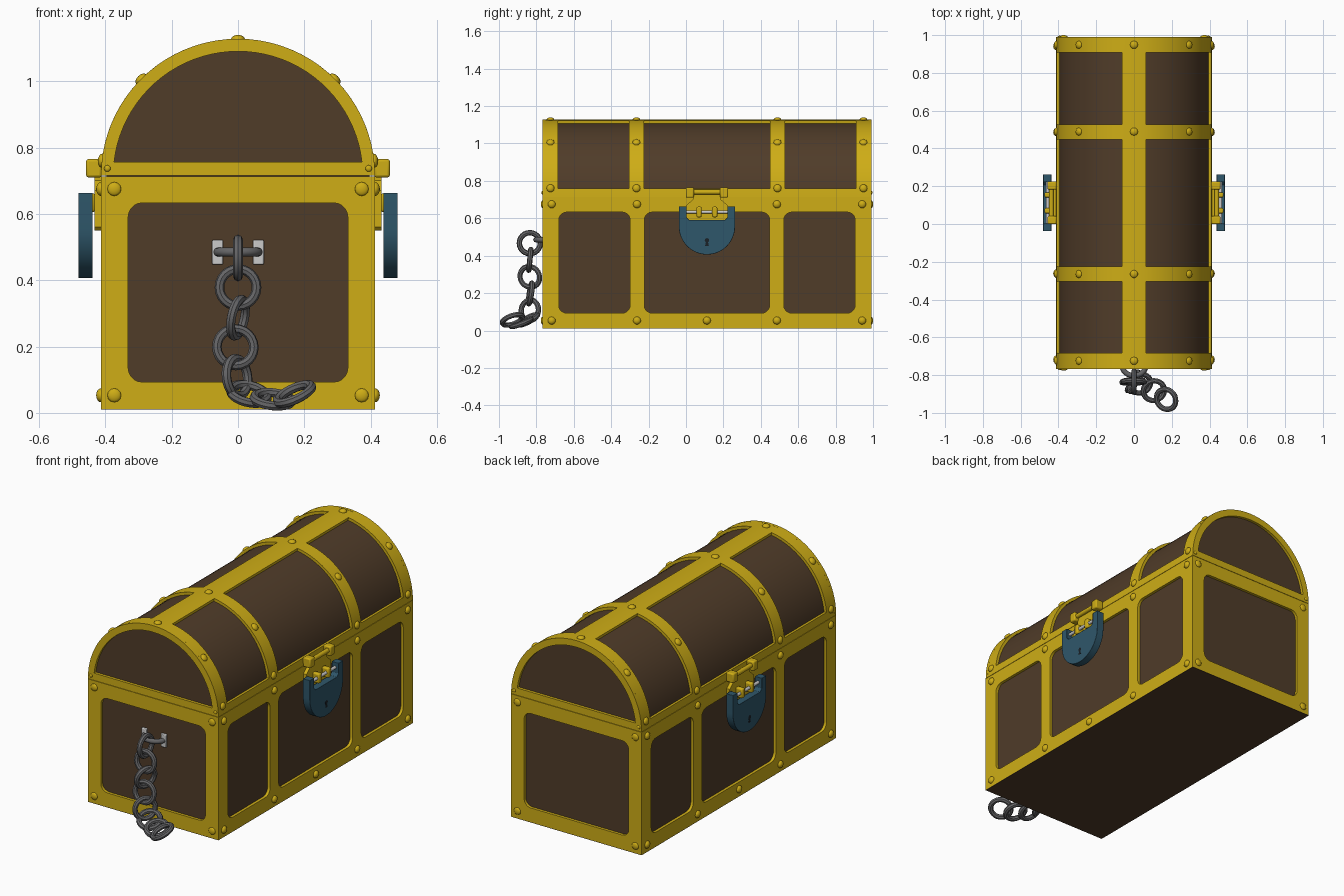
import bpy, bmesh, math
from mathutils import Vector, Matrix

if "Cube" in bpy.data.objects:
    bpy.data.objects.remove(bpy.data.objects["Cube"])

YC, HL, HW, T = 0.112, 0.879, 0.413, 0.016     # centre y, half length, half width, trim thickness
Z0, ZS = 0.01, 0.714                           # base and lid seam heights
XZ = Matrix.Rotation(math.pi / 2, 4, 'X')                          # profile in x/z
YZ = Matrix.Rotation(math.pi / 2, 4, 'Z') @ XZ                     # profile in y/z


def material(name, rgb):
    m = bpy.data.materials.new(name)
    m.diffuse_color = (*rgb, 1)
    m.use_nodes = True
    m.node_tree.nodes["Principled BSDF"].inputs["Base Color"].default_value = m.diffuse_color
    return m


WOOD = material("wood", (0.08, 0.045, 0.022))
GOLD = material("gold", (0.62, 0.42, 0.008))
BLUE = material("blue_steel", (0.028, 0.095, 0.145))
IRON = material("iron", (0.13, 0.13, 0.135))
DARK = material("dark", (0.01, 0.015, 0.02))


def finish(name, bm, mat, mirror=False, bevel=0, smooth=35):
    bmesh.ops.remove_doubles(bm, verts=bm.verts, dist=1e-5)
    bmesh.ops.recalc_face_normals(bm, faces=bm.faces)
    me = bpy.data.meshes.new(name)
    bm.to_mesh(me)
    bm.free()
    ob = bpy.data.objects.new(name, me)
    bpy.context.collection.objects.link(ob)
    if mat:
        me.materials.append(mat)
    if bevel:
        b = ob.modifiers.new("bevel", 'BEVEL')
        b.width, b.segments, b.limit_method = bevel, 2, 'ANGLE'
    if mirror:
        ob.modifiers.new("mirror", 'MIRROR')
    bpy.ops.object.select_all(action='DESELECT')
    ob.select_set(True)
    bpy.context.view_layer.objects.active = ob
    bpy.ops.object.shade_smooth_by_angle(angle=math.radians(smooth))
    return ob


def rect(x0, x1, z0, z1, r=0.0, n=5):
    if not r:
        return [(x0, z0), (x1, z0), (x1, z1), (x0, z1)]
    pts = []
    for i, (cx, cz) in enumerate([(x1 - r, z1 - r), (x0 + r, z1 - r), (x0 + r, z0 + r), (x1 - r, z0 + r)]):
        for k in range(n + 1):
            a = math.pi / 2 * (i + k / n)
            pts.append((cx + r * math.cos(a), cz + r * math.sin(a)))
    return pts


def arch(r, zc, zcut, n=40):
    a0 = math.asin((zcut - zc) / r)
    return [(r * math.cos(a), zc + r * math.sin(a))
            for a in (a0 + (math.pi - 2 * a0) * k / n for k in range(n + 1))]


def plate(name, outlines, lo, hi, basis, mat, **kw):
    """Filled outlines (inner ones are holes) extruded along the basis' third axis from lo to hi."""
    cu = bpy.data.curves.new(name, 'CURVE')
    cu.dimensions, cu.fill_mode, cu.extrude = '2D', 'BOTH', (hi - lo) / 2
    for o in outlines:
        s = cu.splines.new('POLY')
        s.points.add(len(o) - 1)
        for p, (u, v) in zip(s.points, o):
            p.co = (u, v, 0, 1)
        s.use_cyclic_u = True
    tmp = bpy.data.objects.new(name + "_tmp", cu)
    bpy.context.collection.objects.link(tmp)
    dg = bpy.context.evaluated_depsgraph_get()
    me = bpy.data.meshes.new_from_object(tmp.evaluated_get(dg))
    bm = bmesh.new()
    bm.from_mesh(me)
    bm.transform(basis @ Matrix.Translation((0, 0, (lo + hi) / 2)))
    bpy.data.objects.remove(tmp)
    bpy.data.curves.remove(cu)
    bpy.data.meshes.remove(me)
    return finish(name, bm, mat, **kw)


def boxes(name, spans, mat, **kw):
    bm = bmesh.new()
    for lo, hi in spans:
        lo, hi = Vector(lo), Vector(hi)
        bmesh.ops.create_cube(bm, size=1, matrix=Matrix.Translation((lo + hi) / 2) @ Matrix.Diagonal((*(hi - lo), 1)))
    return finish(name, bm, mat, **kw)


def bar(name, y0, y1, x, z, r, mat):
    bm = bmesh.new()
    bmesh.ops.create_cone(bm, cap_ends=True, segments=14, radius1=r, radius2=r, depth=y1 - y0,
                          matrix=Matrix.Translation((x, (y0 + y1) / 2, z)) @ XZ)
    return finish(name, bm, mat, mirror=True)


# wooden body, floor and lid core
yf, yb = YC - HL, YC + HL
boxes("body_core", [((-HW + T, yf + T, Z0 + .002), (HW - T, yb - T, ZS))], WOOD)
boxes("floor", [((-HW, yf, Z0), (HW, yb, Z0 + .002))], WOOD)
plate("lid_core", [arch(HW - T, ZS, ZS)], -(yb - T), -(yf + T), XZ, WOOD)

# gold trim of the body: end frames and side frames with rounded windows
zb, zt = Z0 + .002, ZS - .001
end = [rect(-HW, HW, zb, zt), rect(-.331, .331, .093, .633, .042)]
plate("front_frame", end, -yf - T, -yf, XZ, GOLD)
plate("back_frame", end, -yb, -yb + T, XZ, GOLD)
windows = [rect(YC + a, YC + b, .093, .633, .042) for a, b in [(-.792, -.411), (-.335, .335), (.411, .792)]]
plate("side_frame", [rect(yf + T, yb - T, zb, zt)] + windows, HW - T, HW, YZ, GOLD, mirror=True)

# gold trim of the lid: end arches and a curved lattice of bands
lid_end = [arch(HW, ZS + .001, ZS + .001), arch(.376, ZS, .756)]
plate("lid_front_arch", lid_end, -yf - T, -yf, XZ, GOLD)
plate("lid_back_arch", lid_end, -yb, -yb + T, XZ, GOLD)
rail, spine, n = math.radians(6.1), math.radians(8.8), 16
half = [0.0] + [rail + (math.pi / 2 - spine - rail) * k / n for k in range(n + 1)]
angles = half + [math.pi / 2] + [math.pi - a for a in reversed(half)]
ys = [YC + o for o in (-HL + T, -.796, -.416, -.336, .336, .416, .796, HL - T)]
bm = bmesh.new()
grid = [[bm.verts.new((HW * math.cos(a), y, ZS + .001 + HW * math.sin(a))) for y in ys] for a in angles]
for i in range(len(angles) - 1):
    mid = (angles[i] + angles[i + 1]) / 2
    panel_row = rail < mid < math.pi - rail and abs(mid - math.pi / 2) > spine
    for j in range(len(ys) - 1):
        if not (panel_row and j in (1, 3, 5)):
            bm.faces.new((grid[i][j], grid[i][j + 1], grid[i + 1][j + 1], grid[i + 1][j]))
bmesh.ops.recalc_face_normals(bm, faces=bm.faces)
geo = bmesh.ops.extrude_face_region(bm, geom=bm.faces[:])["geom"]
for v in (g for g in geo if isinstance(g, bmesh.types.BMVert)):
    s = (HW - T) / HW
    v.co = (v.co.x * s, v.co.y, ZS + .001 + (v.co.z - ZS - .001) * s)
finish("lid_bands", bm, GOLD)

# rivets
rivets = []
for y in (-.83, -.374, .374, .83):
    for s in (-1, 1):
        rivets += [((s * HW, YC + y, z), (s, 0, 0), .021, .7) for z in (.053, .675)]
    for deg in (6.5, 45, 90, 135, 173.5):
        a = math.radians(deg)
        d = Vector((math.cos(a), 0, math.sin(a)))
        rivets.append((Vector((0, YC + y * 1.008, ZS)) + d * HW, d, .021, .6))
rivets += [((s * HW, YC, .053), (s, 0, 0), .021, .7) for s in (-1, 1)]
for y, d in ((yf, -1), (yb, 1)):
    for s in (-1, 1):
        rivets += [((s * .373, y, z), (0, d, 0), .021, .43) for z in (.053, .675)]
        rivets.append(((s * .394, y, .737), (0, d, 0), .01, .6))
bm = bmesh.new()
for p, d, r, flat in rivets:
    m = Matrix.Translation(p) @ Vector(d).to_track_quat('Z', 'Y').to_matrix().to_4x4()
    bmesh.ops.create_uvsphere(bm, u_segments=12, v_segments=8, radius=r, matrix=m @ Matrix.Diagonal((1, 1, flat, 1)))
finish("rivets", bm, GOLD, smooth=60)

# clasps on both long sides
boxes("clasp_blocks", [((.41, YC + a, .71), (.458, YC + b, .765)) for a, b in ((-.113, -.07), (.07, .113))],
      GOLD, mirror=True, bevel=.007)
bar("clasp_hinge_bar", YC - .09, YC + .09, .438, .74, .013, GOLD)
hasp = [(YC + u, v) for u, v in [(-.075, .73), (-.075, .7), (-.11, .67), (-.11, .56), (-.1, .55),
                                 (.1, .55), (.11, .56), (.11, .67), (.075, .7), (.075, .73)]]
plate("clasp_plate", [hasp], HW - .002, .432, YZ, GOLD, mirror=True)
boxes("clasp_loops", [((.43, YC + s * .042 - .014, .605), (.474, YC + s * .042 + .014, .662)) for s in (-1, 1)],
      GOLD, mirror=True, bevel=.008)

# padlocks: U-shaped body, shackle pin and keyhole
pad = [(YC - .15, .663), (YC - .15, .556)]
pad += [(YC - .15 * math.cos(a), .556 - .15 * math.sin(a)) for a in (math.pi * k / 24 for k in range(1, 24))]
pad += [(YC + u, v) for u, v in [(.15, .556), (.15, .663), (.11, .663), (.11, .605), (.095, .59),
                                 (-.095, .59), (-.11, .605), (-.11, .663)]]
plate("padlock_body", [pad], .438, .481, YZ, BLUE, mirror=True, bevel=.004)
bar("padlock_pin", YC - .115, YC + .115, .458, .634, .009, None)
key = [(YC + .012 * math.cos(a), .482 + .012 * math.sin(a)) for a in (math.radians(-60 + 300 * k / 10) for k in range(11))]
key += [(YC - .01, .452), (YC + .01, .452)]
plate("keyhole", [key], .475, .4815, YZ, DARK, mirror=True)

# chain anchor on the front end
boxes("chain_anchor_plates", [((.045, yf + .002, .447), (.078, yf + T + .002, .522))], None, mirror=True, bevel=.004)
cu = bpy.data.curves.new("chain_staple", 'CURVE')
cu.dimensions, cu.bevel_depth, cu.bevel_resolution = '3D', .014, 2
sp = cu.splines.new('POLY')
sp.points.add(12)
for k, p in enumerate(sp.points):
    a = math.pi * k / 12
    p.co = (-.062 * math.cos(a), yf + T - .052 * math.sin(a), .485, 1)
cu.materials.append(IRON)
bpy.context.collection.objects.link(bpy.data.objects.new("chain_staple", cu))

# chain links: centre and ring axis
links = [((0, -.835, .467), (1, 0, 0)), ((0, -.835, .378), (0, -1, .1)),
         ((0, -.835, .287), (.92, -.35, -.19)), ((-.008, -.832, .198), (.1, -1, .15)),
         ((-.003, -.835, .108), (.8, -.55, .1)), ((.033, -.845, .057), (.2, -.45, .85)),
         ((.105, -.882, .041), (.1, -.35, .93)), ((.17, -.928, .057), (-.4, -.3, .87))]
for i, (p, d) in enumerate(links):
    bpy.ops.mesh.primitive_torus_add(location=p, rotation=Vector(d).to_track_quat('Z', 'Y').to_euler(),
                                     major_radius=.056, minor_radius=.0145, major_segments=24, minor_segments=8)
    ob = bpy.context.object
    ob.name = f"chain_link_{i + 1}"
    ob.data.materials.append(IRON)
    bpy.ops.object.shade_smooth_by_angle(angle=math.radians(40))
